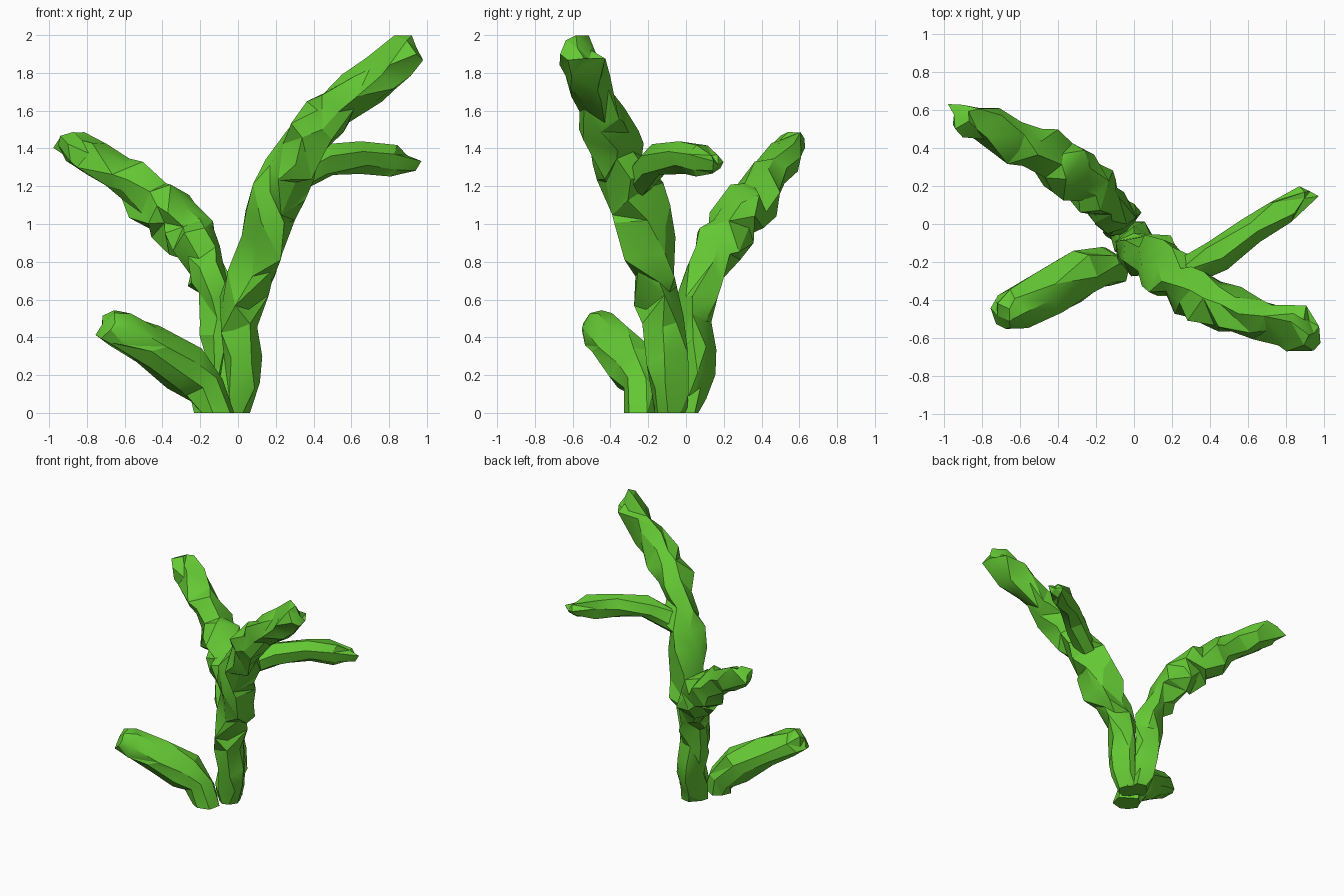
import bpy, bmesh, math, random
from mathutils import Vector

if "Cube" in bpy.data.objects:
    bpy.data.objects.remove(bpy.data.objects["Cube"])

green = bpy.data.materials.new("green")
green.diffuse_color = (0.127, 0.58, 0.034, 1)
green.use_nodes = True
green.node_tree.nodes["Principled BSDF"].inputs["Base Color"].default_value = green.diffuse_color


def spline(p, i, t):
    # Catmull-Rom interpolation of (x, y, z, radius) points
    a, b, c, d = (p[max(0, min(len(p) - 1, i + k))] for k in (-1, 0, 1, 2))
    return (2 * b + (c - a) * t + (2 * a - 5 * b + 4 * c - d) * t * t
            + (3 * b - a - 3 * c + d) * t ** 3) / 2


def branch(name, points, step, sides, rough, seed):
    rng = random.Random(seed)
    p = [Vector(q) for q in points]
    samples = []
    for i in range(len(p) - 1):
        n = max(1, round((p[i + 1].xyz - p[i].xyz).length / step))
        samples += [spline(p, i, k / n) for k in range(n)]
    samples.append(p[-1])

    bm = bmesh.new()
    rings = []
    side = Vector((1, 0, 0))
    for i, s in enumerate(samples):
        tan = samples[min(i + 1, len(samples) - 1)].xyz - samples[max(i - 1, 0)].xyz
        tan = Vector((0, 0, 1)) if i == 0 and s.z == 0 else tan.normalized()
        side = (side - tan * side.dot(tan)).normalized()
        other = tan.cross(side)
        ring = []
        for k in range(sides):
            a = 2 * math.pi * (k + rng.uniform(-.3, .3)) / sides
            r = s.w * (1 + rng.uniform(-rough, rough))
            co = s.xyz + (side * math.cos(a) + other * math.sin(a)) * r
            if i:
                co += tan * rng.uniform(-rough, rough) * step * 1.4
            co.z = max(co.z, 0)
            ring.append(bm.verts.new(co))
        rings.append(ring)

    # irregular triangulated bark
    for r0, r1 in zip(rings, rings[1:]):
        for k in range(sides):
            a, b, c, d = r0[k], r0[(k + 1) % sides], r1[(k + 1) % sides], r1[k]
            tris = ((a, b, c), (a, c, d)) if rng.random() < .5 else ((a, b, d), (b, c, d))
            for t in tris:
                bm.faces.new(t)
    # flat foot and faceted tip
    bm.faces.new(rings[0][::-1])
    tip = bm.verts.new(samples[-1].xyz + tan * 0.02)
    for k in range(sides):
        bm.faces.new((rings[-1][k], rings[-1][(k + 1) % sides], tip))
    bmesh.ops.recalc_face_normals(bm, faces=bm.faces)
    mesh = bpy.data.meshes.new(name)
    bm.to_mesh(mesh)
    bm.free()
    mesh.materials.append(green)
    ob = bpy.data.objects.new(name, mesh)
    bpy.context.collection.objects.link(ob)
    bpy.ops.object.select_all(action='DESELECT')
    ob.select_set(True)
    bpy.context.view_layer.objects.active = ob
    bpy.ops.object.shade_smooth_by_angle(angle=math.radians(25))


# tall stem leaning right and forward
branch("tall_stem", [
    (-.01, -.085, 0, .095), (.0, -.10, .3, .105), (.03, -.14, .6, .115), (.12, -.2, .88, .14),
    (.19, -.27, 1.15, .13), (.32, -.37, 1.37, .135), (.46, -.44, 1.54, .125),
    (.66, -.49, 1.71, .105), (.86, -.55, 1.87, .105), (.93, -.57, 1.92, .08)],
    .13, 7, .28, 4)

# stem leaning left and back
branch("left_stem", [
    (-.07, -.02, 0, .085), (-.08, .04, .25, .10), (-.09, .04, .5, .10), (-.15, .10, .74, .11),
    (-.27, .22, .97, .13), (-.45, .36, 1.13, .125), (-.65, .45, 1.27, .105),
    (-.86, .55, 1.40, .09), (-.93, .57, 1.44, .06)],
    .11, 7, .28, 9)

# short low stem at the front left
branch("low_stem", [
    (-.13, -.23, 0, .10), (-.175, -.225, .12, .11), (-.29, -.27, .24, .13),
    (-.47, -.37, .35, .12), (-.64, -.45, .445, .115), (-.70, -.475, .465, .08)],
    .2, 8, .14, 2)

# twig growing from the tall stem
branch("side_twig", [
    (.26, -.26, 1.23, .08), (.45, -.16, 1.325, .085), (.62, -.03, 1.36, .085),
    (.78, .07, 1.34, .085), (.91, .16, 1.315, .05)],
    .2, 7, .14, 5)
